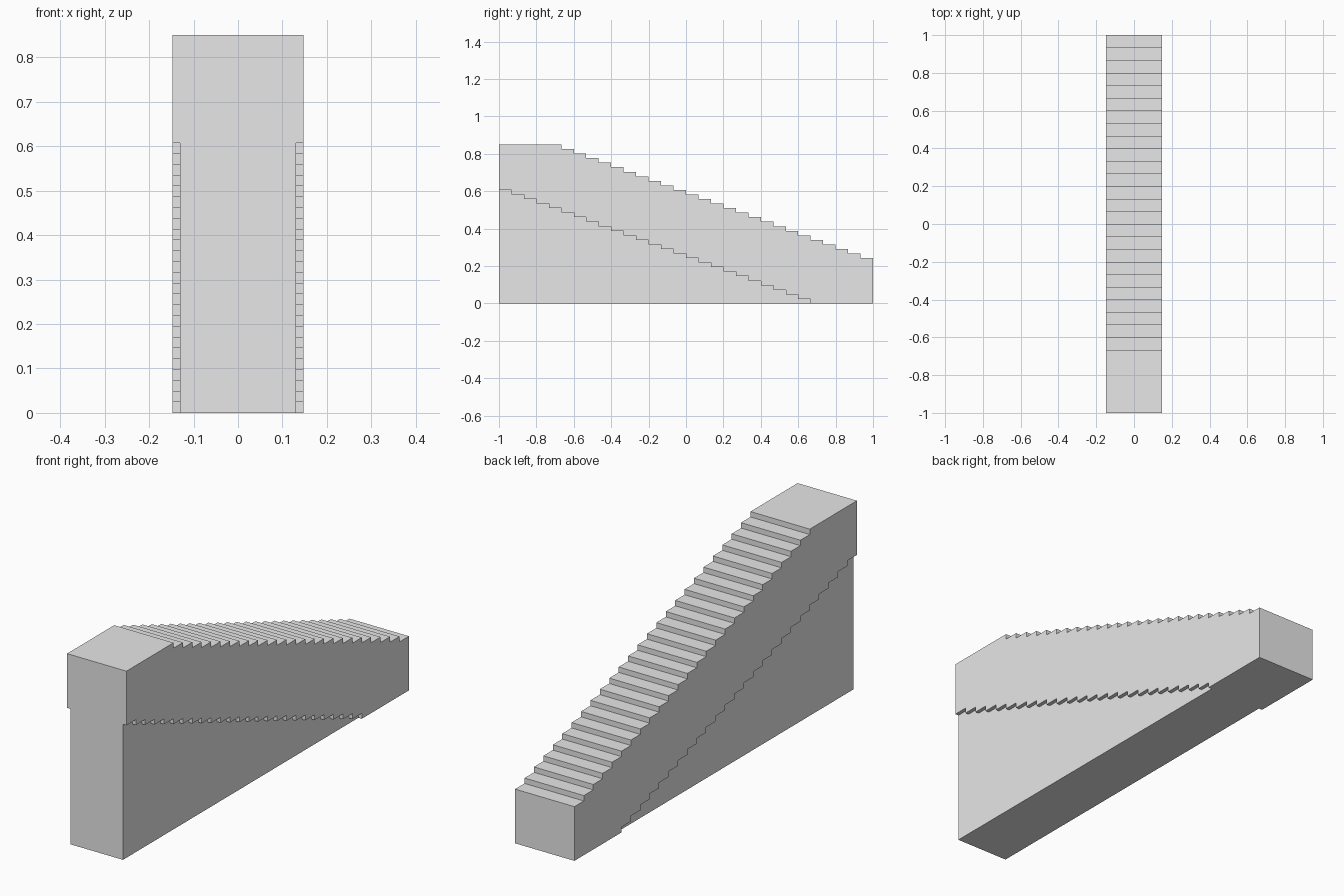
import bpy, bmesh

if "Cube" in bpy.data.objects:
    bpy.data.objects.remove(bpy.data.objects["Cube"])

RUN, RISE = 2 / 30, 0.85 / 35      # tread depth and step height
WIDE, CORE = 0.147, 0.13           # half widths of the stair and of the wall below
STEPS = 25


def prism(name, profile, x0, x1):
    """Extrude a (y, z) outline from x0 to x1."""
    bm = bmesh.new()
    face = bm.faces.new([bm.verts.new((x0, y, z)) for y, z in profile])
    ext = bmesh.ops.extrude_face_region(bm, geom=[face])
    verts = [v for v in ext["geom"] if isinstance(v, bmesh.types.BMVert)]
    bmesh.ops.translate(bm, vec=(x1 - x0, 0, 0), verts=verts)
    bmesh.ops.recalc_face_normals(bm, faces=bm.faces[:])
    mesh = bpy.data.meshes.new(name)
    bm.to_mesh(mesh)
    bm.free()
    obj = bpy.data.objects.new(name, mesh)
    bpy.context.collection.objects.link(obj)
    return obj


def descent(y, z):
    """Corner points of the steps going down towards the back."""
    pts = [(y, z)]
    for i in range(STEPS):
        pts.append((y + RUN * i, z - RISE * (i + 1)))
        pts.append((y + RUN * (i + 1), z - RISE * (i + 1)))
    return pts


# Staircase: flat landing at the front, then steps down to the back
stair = prism("staircase",
              [(-1, 0), (-1, 35 * RISE)] + descent(1 - STEPS * RUN, 35 * RISE) + [(1, 0)],
              -WIDE, WIDE)
grey = bpy.data.materials.new("light grey")
grey.diffuse_color = (0.8, 0.8, 0.8, 1)
grey.use_nodes = True
grey.node_tree.nodes["Principled BSDF"].inputs["Base Color"].default_value = grey.diffuse_color
stair.data.materials.append(grey)

# Stepped recess on both sides, leaving a narrower supporting wall
steps = [(-1 + RUN, STEPS * RISE)]
for i in range(1, STEPS):
    z = (STEPS - i) * RISE
    steps += [(-1 + RUN * i, z), (-1 + RUN * (i + 1), z)]
steps = steps[:1] + steps[1:]
recess = [(-1.1, -0.1), (-1.1, STEPS * RISE)] + steps + [(-1 + RUN * STEPS, -0.1)]

for side in (-1, 1):
    cutter = prism("recess_cutter", recess, side * CORE, side * 0.3)
    cutter.hide_render = True
    mod = stair.modifiers.new("recess", "BOOLEAN")
    mod.operation = "DIFFERENCE"
    mod.solver = "EXACT"
    mod.object = cutter
    bpy.context.view_layer.objects.active = stair
    bpy.ops.object.modifier_apply(modifier=mod.name)
    bpy.data.objects.remove(cutter)
